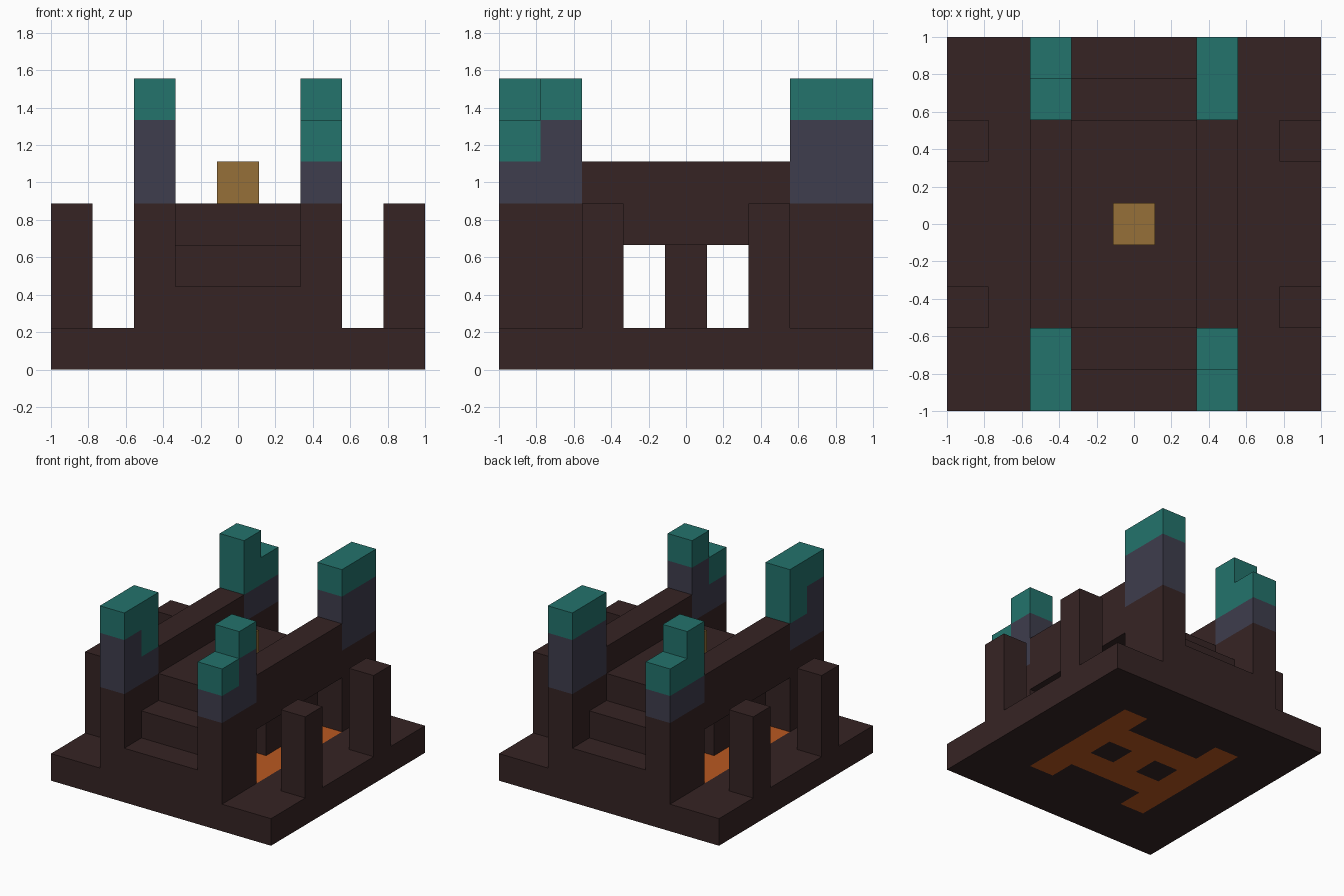
import bpy, bmesh
from mathutils import Vector

cube = bpy.data.objects.get("Cube")
if cube:
    bpy.data.objects.remove(cube, do_unlink=True)

U = 2 / 9  # one block


def material(name, rgb):
    lin = [((c / 255 + 0.055) / 1.055) ** 2.4 for c in rgb] + [1]
    m = bpy.data.materials.new(name)
    m.use_nodes = True
    m.diffuse_color = lin
    m.node_tree.nodes["Principled BSDF"].inputs["Base Color"].default_value = lin
    return m


STONE = material("dark brown stone", (54, 36, 36))
SLATE = material("slate", (62, 61, 77))
TEAL = material("teal", (35, 115, 108))
GOLD = material("gold", (150, 112, 56))
LAVA = material("orange lava", (186, 88, 33))


def add_object(name, bm, *mats):
    bmesh.ops.recalc_face_normals(bm, faces=bm.faces)
    mesh = bpy.data.meshes.new(name)
    bm.to_mesh(mesh)
    bm.free()
    for m in mats:
        mesh.materials.append(m)
    ob = bpy.data.objects.new(name, mesh)
    bpy.context.collection.objects.link(ob)


def block(name, mat, x, y, z):
    """Box covering block ranges, counted from the centre in x and y."""
    lo, hi = (Vector(c) * U for c in zip(x, y, z))
    bm = bmesh.new()
    bmesh.ops.create_cube(bm, size=1)
    for v in bm.verts:
        v.co = [(lo[i] + hi[i]) / 2 + v.co[i] * (hi[i] - lo[i]) for i in range(3)]
    add_object(name, bm, mat)


def span(a, b, side):
    return tuple(sorted((a * side, b * side)))


# Base slab with a lava pool let through it
bm = bmesh.new()
bmesh.ops.create_grid(bm, x_segments=9, y_segments=9, size=1)
top = bmesh.ops.extrude_face_region(bm, geom=bm.faces[:])["geom"]
bmesh.ops.translate(bm, vec=(0, 0, U), verts=[g for g in top if isinstance(g, bmesh.types.BMVert)])
for f in bm.faces:
    c = f.calc_center_median() / U
    i, j = abs(round(c.x)), abs(round(c.y))
    pool = i <= 2 and j <= 2 and not (j == 2 and i < 2) and (i, j) != (1, 0)
    f.material_index = int(pool)
add_object("base", bm, STONE, LAVA)

# Raised platform and altar
block("platform", STONE, (-1.5, 1.5), (-2.5, 2.5), (3, 4))
block("altar", GOLD, (-.5, .5), (-.5, .5), (4, 5))

# Stairs at front and back
for end, side in (("front", -1), ("back", 1)):
    block(end + "_lower_step", STONE, (-1.5, 1.5), span(3.5, 4.5, side), (1, 2))
    block(end + "_upper_step", STONE, (-1.5, 1.5), span(2.5, 3.5, side), (1, 3))
    block(end + "_stair_backing", STONE, (-1.5, 1.5), span(1.5, 2.5, side), (1, 3))

# Side walls, inner columns and free-standing pillars
for hand, sx in (("left", 1), ("right", -1)):
    block(hand + "_wall", STONE, span(1.5, 2.5, sx), (-2.5, 2.5), (3, 5))
    block(hand + "_column", STONE, span(.5, 1.5, sx), (-.5, .5), (1, 3))
    for end, sy in (("front", -1), ("back", 1)):
        block(f"{end}_{hand}_pillar", STONE, span(3.5, 4.5, sx), span(1.5, 2.5, sy), (1, 4))

# Corner towers: (teal start, top) of the outer and inner halves
towers = {
    ("front", "left"): ((5, 6), (6, 7)),
    ("front", "right"): ((6, 7), (5, 7)),
    ("back", "left"): ((6, 7), (6, 7)),
    ("back", "right"): ((5, 6), (5, 7)),
}
for (end, hand), halves in towers.items():
    sx = 1 if hand == "left" else -1
    sy = -1 if end == "front" else 1
    name = f"{end}_{hand}_tower"
    x = span(1.5, 2.5, sx)
    block(name + "_foot", STONE, x, span(2.5, 4.5, sy), (1, 4))
    for part, start, (teal, height) in zip(("outer", "inner"), (3.5, 2.5), halves):
        y = span(start, start + 1, sy)
        block(f"{name}_{part}_shaft", SLATE, x, y, (4, teal))
        block(f"{name}_{part}_cap", TEAL, x, y, (teal, height))
